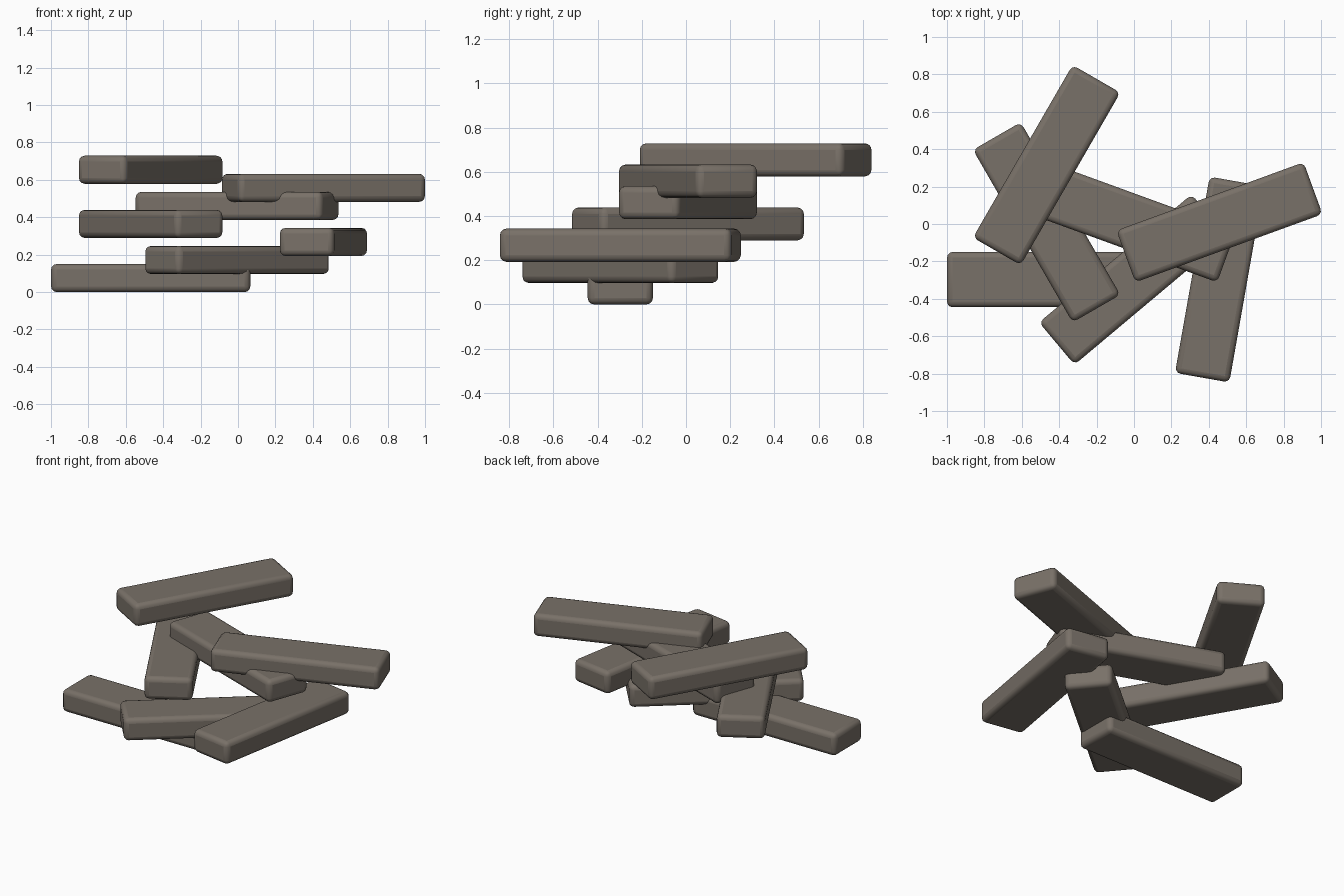
import bpy
import math

cube = bpy.data.objects.get("Cube")
if cube:
    bpy.data.objects.remove(cube, do_unlink=True)

LENGTH, WIDTH, HEIGHT = 1.065, 0.295, 0.15
STEP_X, STEP_Y, STEP_Z = 0.462, 0.306, 0.0965
TURN = math.radians(40)

# Weathered grey-brown wood
wood = bpy.data.materials.new("grey_brown_wood")
wood.use_nodes = True
colour = (0.19, 0.164, 0.138, 1.0)
wood.diffuse_color = colour
shader = next(n for n in wood.node_tree.nodes if n.type == 'BSDF_PRINCIPLED')
shader.inputs["Base Color"].default_value = colour
shader.inputs["Roughness"].default_value = 0.8


def add_plank(name, location, angle):
    """A rounded plank lying flat, turned about the vertical."""
    bpy.ops.mesh.primitive_cube_add(size=1, location=location, rotation=(0, 0, angle))
    plank = bpy.context.object
    plank.name = name
    plank.scale = (LENGTH, WIDTH, HEIGHT)
    bpy.ops.object.transform_apply(location=False, rotation=False, scale=True)
    bevel = plank.modifiers.new("rounded_edges", 'BEVEL')
    bevel.width = 0.03
    bevel.segments = 3
    plank.data.materials.append(wood)
    bpy.ops.object.shade_smooth_by_angle(angle=math.radians(40))


# Planks laid out row by row, each one higher and turned further
for i in range(7):
    row, column = divmod(i, 3)
    position = (-0.467 + column * STEP_X, -0.297 + row * STEP_Y,
                HEIGHT / 2 + i * STEP_Z)
    add_plank(f"plank_{i + 1}", position, i * TURN)
